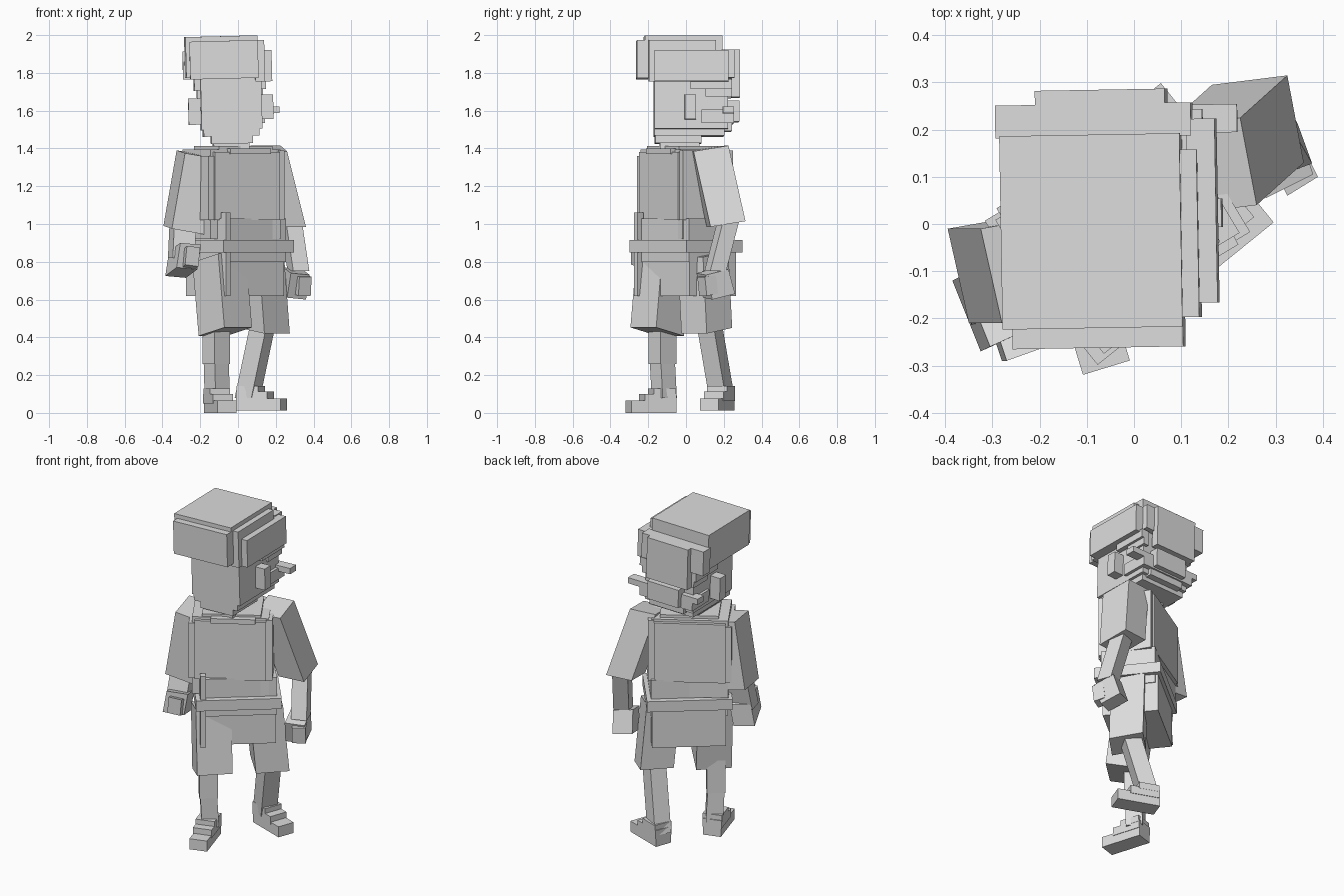
import bpy, bmesh, math
from mathutils import Vector, Matrix

grey = bpy.data.materials.new("light grey")
grey.diffuse_color = (0.72, 0.72, 0.72, 1)


def block(name, corner, a, b, c):
    """Six-sided block from one corner and three edge vectors."""
    o, a, b, c = map(Vector, (corner, a, b, c))
    bm = bmesh.new()
    v = [bm.verts.new(o + i * a + j * b + k * c) for i in (0, 1) for j in (0, 1) for k in (0, 1)]
    for f in ((0, 1, 3, 2), (4, 6, 7, 5), (0, 4, 5, 1), (2, 3, 7, 6), (0, 2, 6, 4), (1, 5, 7, 3)):
        bm.faces.new([v[i] for i in f])
    bmesh.ops.recalc_face_normals(bm, faces=bm.faces)
    me = bpy.data.meshes.new(name)
    bm.to_mesh(me)
    bm.free()
    me.materials.append(grey)
    ob = bpy.data.objects.new(name, me)
    bpy.context.collection.objects.link(ob)
    return ob


def box(name, x0, x1, y0, y1, z0, z1, m):
    ob = block(name, (x0, y0, z0), (x1 - x0, 0, 0), (0, y1 - y0, 0), (0, 0, z1 - z0))
    ob.data.transform(m)
    return ob


def limb(name, top, bottom, w, d, yaw, tilt=0):
    """Leaning block between two centres, turned about z; tilt drops its rear edge."""
    r = Matrix.Rotation(math.radians(yaw), 3, 'Z')
    a, b = r @ Vector((w, 0, 0)), r @ Vector((0, d, -tilt))
    t, o = Vector(top), Vector(bottom)
    return block(name, o - a / 2 - b / 2, a, b, t - o)


def frame(x, y, z, yaw, roll=0):
    return (Matrix.Translation((x, y, z)) @ Matrix.Rotation(math.radians(yaw), 4, 'Z')
            @ Matrix.Rotation(math.radians(roll), 4, 'Y'))


# Head, slightly tilted
pivot = Vector((-0.05, 0, 1.7))
H = frame(*pivot, 1, -1.5) @ Matrix.Translation(-pivot)
for part in (
    ("skull", -0.2, 0.122, -0.17, 0.22, 1.5, 1.8),
    ("jaw", -0.19, 0.105, -0.17, 0.2, 1.465, 1.5),
    ("nape", -0.15, 0.07, -0.165, 0.08, 1.425, 1.47),
    ("neck", -0.14, 0.05, -0.14, 0.07, 1.37, 1.43),
    ("hair_crown", -0.275, 0.107, -0.22, 0.19, 1.78, 1.995),
    ("hair_front", -0.255, 0.107, -0.262, -0.2, 1.77, 1.97),
    ("hair_side_inner", 0.09, 0.142, -0.2, 0.155, 1.75, 1.97),
    ("hair_side_outer", 0.12, 0.18, -0.17, 0.22, 1.75, 1.915),
    ("sideburn_right", 0.1, 0.15, 0.02, 0.24, 1.71, 1.76),
    ("sideburn_right_lower", 0.1, 0.135, 0.1, 0.24, 1.67, 1.72),
    ("sideburn_left", -0.23, -0.18, 0.02, 0.24, 1.71, 1.79),
    ("sideburn_left_lower", -0.215, -0.18, 0.1, 0.24, 1.67, 1.72),
    ("brow", -0.285, 0.13, 0.185, 0.255, 1.77, 1.92),
    ("brow_centre", -0.2, 0.075, 0.24, 0.285, 1.67, 1.92),
    ("ear_right", 0.11, 0.185, -0.01, 0.05, 1.55, 1.68),
    ("ear_left", -0.265, -0.19, -0.01, 0.05, 1.53, 1.67),
    ("moustache", -0.25, 0.22, 0.19, 0.25, 1.58, 1.615),
    ("beard", -0.215, 0.14, 0.08, 0.25, 1.53, 1.6),
    ("beard_chin", -0.15, 0.08, 0.15, 0.24, 1.49, 1.54),
    ("beard_front", -0.14, 0.07, 0.22, 0.28, 1.54, 1.65),
):
    box(*part, H)

# Torso, turned to one side
T = frame(-0.035, -0.005, 0, 31)
for part in (
    ("chest", -0.215, 0.215, -0.145, 0.145, 0.92, 1.395),
    ("chest_panel", -0.2, 0.2, -0.165, 0.165, 1.02, 1.38),
    ("collar", -0.16, 0.17, -0.14, 0.12, 1.38, 1.412),
    ("collar_front", -0.11, 0.14, -0.175, -0.13, 1.37, 1.4),
    ("strap_left", -0.235, -0.2, -0.155, 0.155, 1.02, 1.36),
    ("strap_right", 0.2, 0.235, -0.155, 0.155, 1.02, 1.39),
):
    box(*part, T)

# Belt and skirt, turned a little more
W = frame(-0.01, 0, 0, 39)
for part in (
    ("waist", -0.215, 0.215, -0.155, 0.155, 0.8, 1.03),
    ("skirt", -0.205, 0.21, -0.145, 0.17, 0.62, 0.86),
    ("skirt_strip", -0.215, -0.185, -0.18, -0.14, 0.62, 1.06),
    ("belt", -0.24, 0.24, -0.19, 0.19, 0.85, 0.915),
):
    box(*part, W)

# Sleeves
block("sleeve_right", (0.26, 0.04, 1.385), (-0.16, -0.02, 0.0), (-0.035, 0.185, 0.03), (0.1, 0.09, -0.4))
block("sleeve_left", (-0.325, -0.01, 1.39), (0.17, 0.03, -0.03), (0.045, -0.2, -0.015), (-0.07, 0, -0.4))

# Forearms and hands
limb("forearm_right", (0.28, 0.225, 1.02), (0.32, 0.155, 0.75), 0.09, 0.09, 20)
block("hand_right", (0.26, 0.09, 0.61), (0.1, 0.05, -0.01), (-0.04, 0.12, 0.03), (0.02, -0.035, 0.13))
block("fingers_right", (0.32, 0.07, 0.62), (0.065, 0.04, 0), (-0.03, 0.06, 0.01), (0.005, -0.01, 0.1))
limb("forearm_left", (-0.29, -0.1, 1.04), (-0.3, -0.15, 0.82), 0.12, 0.1, 15)
block("hand_left", (-0.385, -0.12, 0.725), (0.11, 0.05, -0.01), (0.06, -0.15, 0.045), (0.02, 0.01, 0.13))
block("fingers_left", (-0.3, -0.23, 0.765), (0.07, 0.025, -0.01), (0.02, -0.06, 0.02), (0.01, 0, 0.1))

# Trouser legs
limb("trouser_left", (-0.1, -0.12, 0.82), (-0.067, -0.153, 0.43), 0.2, 0.2, 43, 0.045)
limb("trouser_right", (0.11, 0.09, 0.84), (0.14, 0.11, 0.435), 0.19, 0.19, 45, -0.03)

# Shins
limb("shin_left_upper", (-0.115, -0.125, 0.46), (-0.115, -0.125, 0.26), 0.105, 0.105, 38)
limb("shin_left", (-0.115, -0.125, 0.27), (-0.11, -0.115, 0.08), 0.095, 0.095, 38)
limb("shin_right", (0.13, 0.125, 0.46), (0.05, 0.19, 0.08), 0.1, 0.1, 62)

# Stepped shoes
for side, m in (("left", frame(-0.095, -0.185, 0, 17)), ("right", frame(0.125, 0.165, 0.012, 70))):
    box("shoe_" + side, -0.052, 0.052, -0.125, 0.125, 0, 0.065, m)
    box("shoe_step_" + side, -0.055, 0.055, -0.05, 0.125, 0.05, 0.1, m)
    box("shoe_cuff_" + side, -0.056, 0.056, 0.0, 0.12, 0.09, 0.13, m)
